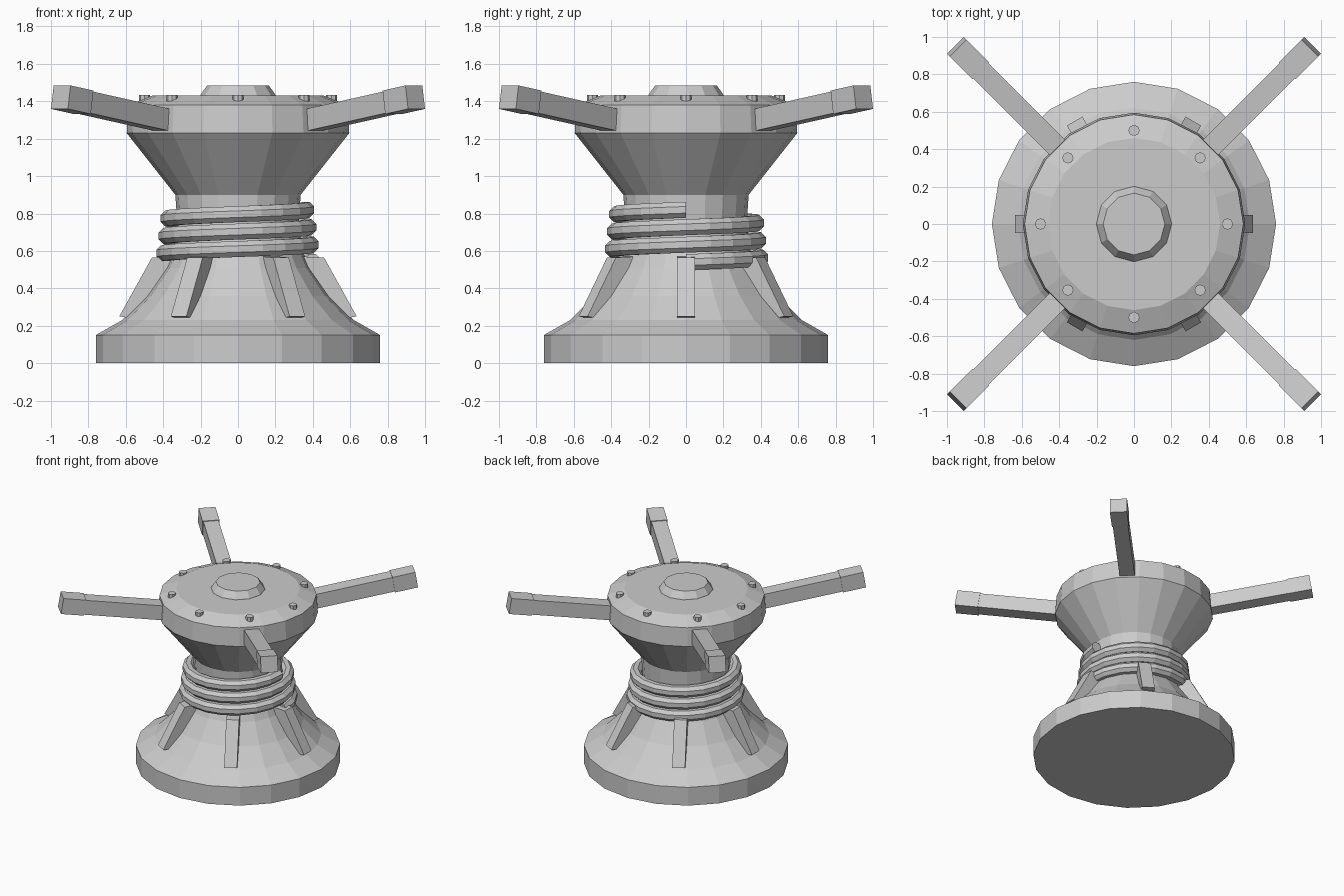
import bpy, bmesh
from math import sin, cos, pi, radians
from mathutils import Matrix, Vector

old = bpy.data.objects.get("Cube")
if old:
    bpy.data.objects.remove(old, do_unlink=True)

grey = bpy.data.materials.new("light_grey")
grey.use_nodes = True
grey.diffuse_color = (0.6, 0.6, 0.6, 1)
grey.node_tree.nodes["Principled BSDF"].inputs["Base Color"].default_value = (0.6, 0.6, 0.6, 1)


def finish(name, bm):
    bmesh.ops.recalc_face_normals(bm, faces=bm.faces)
    mesh = bpy.data.meshes.new(name)
    bm.to_mesh(mesh)
    bm.free()
    mesh.materials.append(grey)
    obj = bpy.data.objects.new(name, mesh)
    bpy.context.collection.objects.link(obj)
    return obj


def skin(name, rings):
    """Join equal rings of points into a capped solid."""
    bm = bmesh.new()
    loops = [[bm.verts.new(p) for p in ring] for ring in rings]
    n = len(loops[0])
    for a, b in zip(loops, loops[1:]):
        for i in range(n):
            j = (i + 1) % n
            bm.faces.new((a[i], a[j], b[j], b[i]))
    bm.faces.new(loops[0])
    bm.faces.new(loops[-1])
    return finish(name, bm)


def lathe(name, profile, sides, centre=(0, 0)):
    rings = []
    for r, z in profile:
        rings.append([(centre[0] + r * cos(2 * pi * i / sides),
                       centre[1] + r * sin(2 * pi * i / sides), z) for i in range(sides)])
    return skin(name, rings)


def box(name, size, matrix):
    bm = bmesh.new()
    bmesh.ops.create_cube(bm, size=1, matrix=matrix @ Matrix.Diagonal((*size, 1)))
    return finish(name, bm)


# Flared base, waist and drum head
lathe("capstan_body", [(0.76, 0), (0.76, 0.15), (0.62, 0.23), (0.49, 0.36), (0.385, 0.51),
                       (0.345, 0.6), (0.325, 0.75), (0.335, 0.9), (0.595, 1.23),
                       (0.585, 1.38), (0.46, 1.43)], 20)
lathe("top_cap", [(0.205, 1.42), (0.2, 1.435), (0.165, 1.485)], 12)

# Bolts around the drum head
for k in range(8):
    a = k * pi / 4
    lathe(f"bolt_{k + 1}", [(0.03, 1.38), (0.03, 1.434)], 8, (0.5 * cos(a), 0.5 * sin(a)))

# Rope wound three turns around the waist
turns, steps = 3, 20
rope = []
for s in range(turns * steps + 1):
    t = s / (turns * steps)
    a = 2 * pi * s / steps
    radius, z = 0.4 - 0.035 * t, 0.54 + 0.28 * t
    ring = []
    for i in range(8):
        b = 2 * pi * (i + 0.5) / 8
        r = radius + 0.046 * cos(b)
        ring.append((r * cos(a), r * sin(a), z + 0.046 * sin(b)))
    rope.append(ring)
skin("rope_coil", rope)

# Six ribs leaning on the base
rib = [(0.635, 0.25), (0.575, 0.24), (0.34, 0.48), (0.34, 0.57), (0.46, 0.565)]
for k in range(6):
    turn = Matrix.Rotation(k * pi / 3, 4, "Z")
    skin(f"base_rib_{k + 1}", [[turn @ Vector((r, y, z)) for r, z in rib] for y in (-0.048, 0.048)])

# Four raised push bars with thicker grips
for k in range(4):
    place = (Matrix.Rotation(pi / 4 + k * pi / 2, 4, "Z")
             @ Matrix.Translation((1.34, 0, 1.422))
             @ Matrix.Rotation(radians(-9), 4, "Y"))
    box(f"push_bar_{k + 1}", (0.84, 0.115, 0.117), place @ Matrix.Translation((-0.44, 0, 0)))
    box(f"bar_grip_{k + 1}", (0.175, 0.128, 0.127), place @ Matrix.Translation((-0.0875, 0, 0)))
